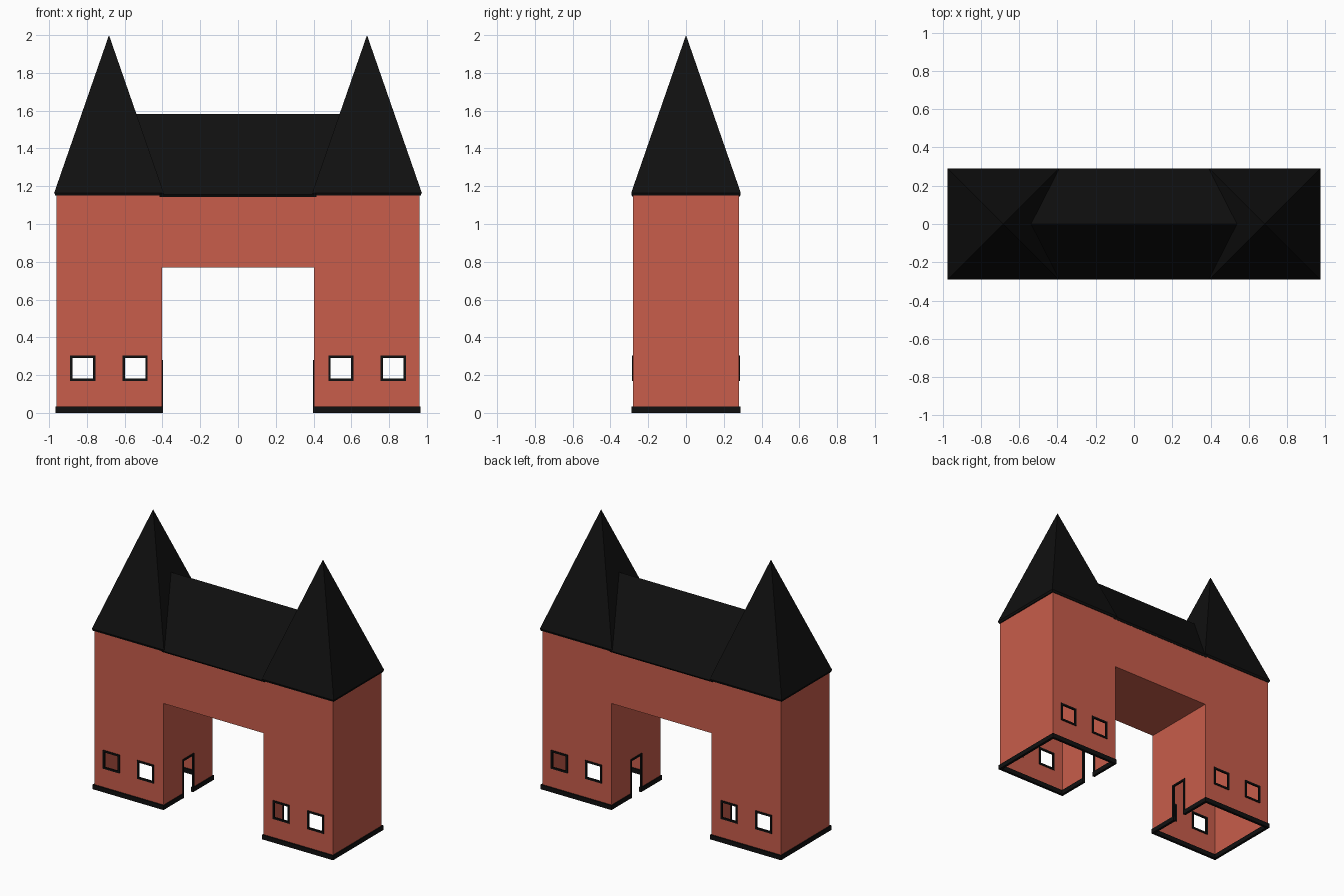
import bpy, bmesh
from math import pi, sqrt
from mathutils import Matrix

if "Cube" in bpy.data.objects:
    bpy.data.objects.remove(bpy.data.objects["Cube"])


def material(name, rgb):
    m = bpy.data.materials.new(name)
    m.diffuse_color = (*rgb, 1)
    m.use_nodes = True
    m.node_tree.nodes["Principled BSDF"].inputs["Base Color"].default_value = m.diffuse_color
    return m


BRICK = material("brick_red", (0.58, 0.11, 0.07))
BLACK = material("black", (0.005, 0.005, 0.005))

XI, XO, Y = 0.402, 0.96, 0.28        # inner / outer tower walls, half depth
ARCH, TOP = 0.77, 1.152              # passage height, wall height
WX, WZ, WH = (0.545, 0.822), 0.236, 0.067   # window centres, height, half size
DY, DZ = 0.065, 0.28                 # door half width, height
F = 0.013                            # frame bar width


def finish(bm, name, mat):
    me = bpy.data.meshes.new(name)
    bm.to_mesh(me)
    bm.free()
    me.materials.append(mat)
    ob = bpy.data.objects.new(name, me)
    bpy.context.collection.objects.link(ob)
    return ob


def box(bm, x0, x1, y0, y1, z0, z1):
    mat = Matrix.Translation(((x0 + x1) / 2, (y0 + y1) / 2, (z0 + z1) / 2))
    mat = mat @ Matrix.Diagonal((x1 - x0, y1 - y0, z1 - z0, 1))
    bmesh.ops.create_cube(bm, size=1, matrix=mat)


def sheet(bm, us, zs, place, skip=lambda u, z: False):
    """Grid wall made of quads, leaving out cells whose centre is skipped."""
    for a, b in zip(us, us[1:]):
        for c, d in zip(zs, zs[1:]):
            if not skip((a + b) / 2, (c + d) / 2):
                bm.faces.new([bm.verts.new(place(u, z))
                              for u, z in ((a, c), (b, c), (b, d), (a, d))])


# Brick walls: front and back with windows, inner walls with doors, plain ends
def front_gap(u, z):
    if abs(u) < XI and z < ARCH:
        return True
    return abs(z - WZ) < WH and any(abs(abs(u) - c) < WH for c in WX)


def door_gap(u, z):
    return abs(u) < DY and z < DZ


half = [XI] + [c + s * (WH - F / 2) for c in WX for s in (-1, 1)] + [XO]
xs = [-x for x in reversed(half)] + half
zs = [0, WZ - WH + F / 2, WZ + WH - F / 2, ARCH, TOP]
bm = bmesh.new()
for s in (-1, 1):
    sheet(bm, xs, zs, lambda u, z: (-s * u, s * Y, z), front_gap)
    sheet(bm, [-Y, Y], [0, TOP], lambda u, z: (s * XO, s * u, z))
    sheet(bm, [-Y, -DY + F / 2, DY - F / 2, Y], [0, DZ - F / 2, ARCH],
          lambda u, z: (s * XI, -s * u, z), door_gap)
# Passage ceiling
bm.faces.new([bm.verts.new(p) for p in
              ((-XI, -Y, ARCH), (-XI, Y, ARCH), (XI, Y, ARCH), (XI, -Y, ARCH))])
bmesh.ops.remove_doubles(bm, verts=bm.verts, dist=1e-4)
finish(bm, "gate_walls", BRICK)

# Window frames
bm = bmesh.new()
for s in (-1, 1):
    for t in (-1, 1):
        for c in WX:
            x, y0, y1 = t * c, s * Y - 0.006, s * Y + 0.006
            for e in (-1, 1):
                m = e * (WH - F / 2)
                box(bm, x + m - F / 2, x + m + F / 2, y0, y1, WZ - WH, WZ + WH)
                box(bm, x - WH + F, x + WH - F, y0, y1,
                    WZ + m - F / 2, WZ + m + F / 2)
finish(bm, "window_frames", BLACK)

# Door frames
bm = bmesh.new()
for s in (-1, 1):
    x0, x1 = s * XI - 0.006, s * XI + 0.006
    for e in (-1, 1):
        m = e * (DY - F / 2)
        box(bm, x0, x1, m - F / 2, m + F / 2, 0, DZ)
    box(bm, x0, x1, -DY + F, DY - F, DZ - F, DZ)
finish(bm, "door_frames", BLACK)

# Base trim around each tower, interrupted at the door
bm = bmesh.new()
B, H, YB, XA, XB = 0.018, 0.033, 0.289, 0.397, 0.967
for s in (-1, 1):
    def bar(x0, x1, y0, y1):
        a, b = sorted((s * x0, s * x1))
        box(bm, a, b, y0, y1, 0, H)
    bar(XA, XB, -YB, -YB + B)
    bar(XA, XB, YB - B, YB)
    bar(XB - B, XB, -YB + B, YB - B)
    bar(XA, XA + B, -YB + B, -DY + F)
    bar(XA, XA + B, DY - F, YB - B)
finish(bm, "base_trim", BLACK)

# Tower roofs: square spires on a thin eave
R, EAVE, CX = 0.29, 1.165, 0.683
for s, side in ((-1, "left"), (1, "right")):
    bm = bmesh.new()
    bmesh.ops.create_cone(
        bm, cap_ends=True, segments=4, radius1=R * sqrt(2), radius2=0,
        depth=2 - EAVE, matrix=Matrix.Translation((s * CX, 0, (2 + EAVE) / 2))
        @ Matrix.Rotation(pi / 4, 4, 'Z'))
    base = [f for f in bm.faces if len(f.verts) == 4]
    ext = bmesh.ops.extrude_face_region(bm, geom=base)
    bmesh.ops.delete(bm, geom=base, context='FACES_ONLY')
    for v in ext["geom"]:
        if isinstance(v, bmesh.types.BMVert):
            v.co.z = 1.15
            v.co.y *= 0.98
            v.co.x = s * CX + (v.co.x - s * CX) * 0.98
    bmesh.ops.recalc_face_normals(bm, faces=bm.faces)
    finish(bm, side + "_spire", BLACK)

# Ridge roof between the spires, ends mitred into them
bm = bmesh.new()
ends = []
for s in (-1, 1):
    ends.append([bm.verts.new((s * x, y, z)) for x, y, z in
                 ((0.415, -0.282, 1.143), (0.415, -0.29, 1.156), (0.56, 0, 1.582),
                  (0.415, 0.29, 1.156), (0.415, 0.282, 1.143))])
a, b = ends
for i in range(5):
    j = (i + 1) % 5
    bm.faces.new((a[i], a[j], b[j], b[i]))
bm.faces.new(a)
bm.faces.new(b)
bmesh.ops.recalc_face_normals(bm, faces=bm.faces)
finish(bm, "ridge_roof", BLACK)
